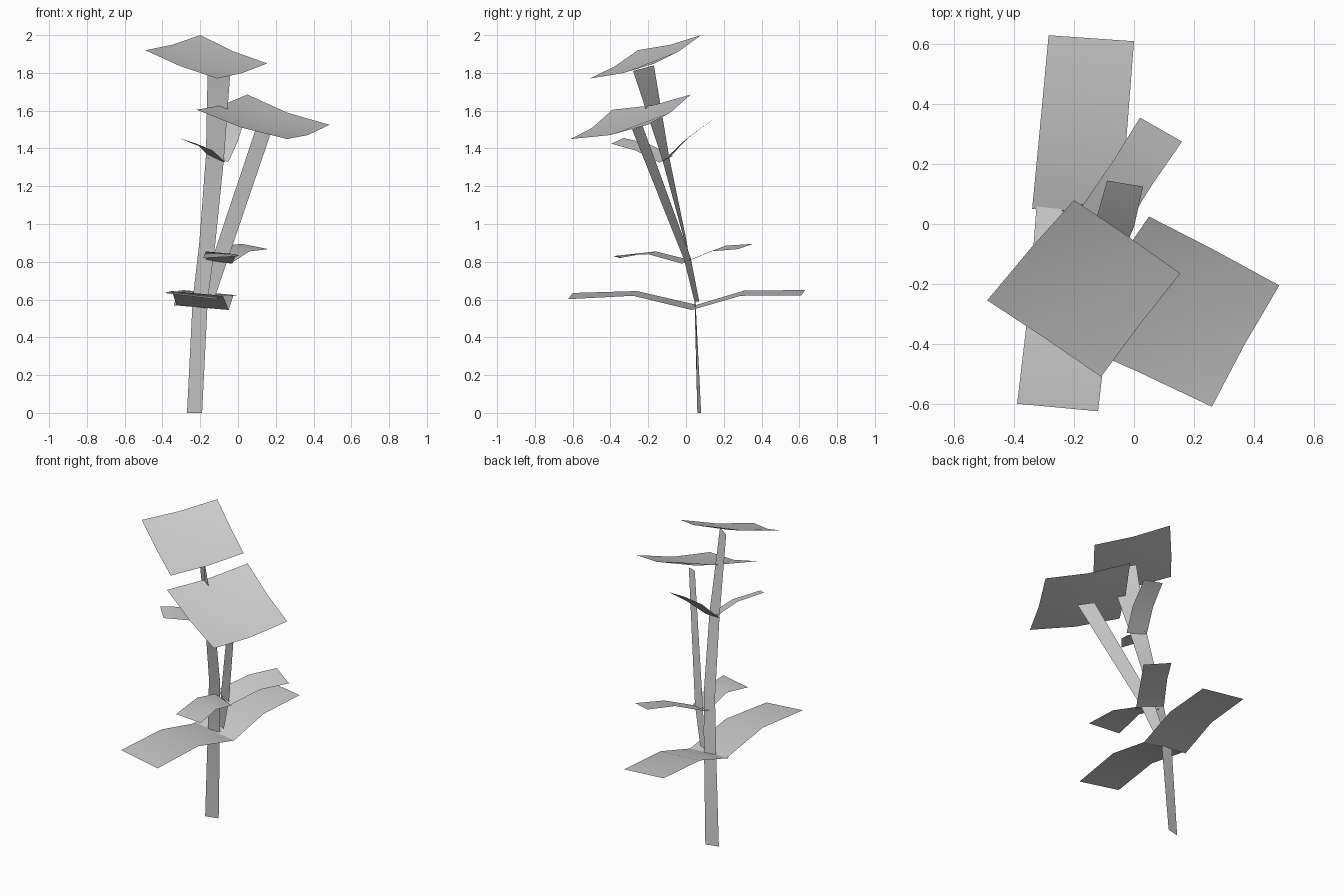
import bpy
import bmesh
from mathutils import Vector

cube = bpy.data.objects.get("Cube")
if cube:
    bpy.data.objects.remove(cube, do_unlink=True)

grey = bpy.data.materials.new("plain_grey")
grey.use_nodes = True
COLOUR = (0.6, 0.6, 0.6, 1)
grey.diffuse_color = COLOUR
grey.node_tree.nodes["Principled BSDF"].inputs["Base Color"].default_value = COLOUR


def grid(name, rows):
    """Thin sheet through rows of points."""
    bm = bmesh.new()
    v = [[bm.verts.new(p) for p in row] for row in rows]
    for a, b in zip(v, v[1:]):
        for i in range(len(a) - 1):
            bm.faces.new((a[i], a[i + 1], b[i + 1], b[i]))
    bmesh.ops.recalc_face_normals(bm, faces=bm.faces)
    bm.normal_update()
    # sheets face upward
    if sum(f.normal.z for f in bm.faces) < 0:
        bmesh.ops.reverse_faces(bm, faces=bm.faces)
    for f in bm.faces:
        f.smooth = True
    me = bpy.data.meshes.new(name)
    bm.to_mesh(me)
    bm.free()
    me.materials.append(grey)
    ob = bpy.data.objects.new(name, me)
    bpy.context.collection.objects.link(ob)
    return ob


def bloom(name, corners, depth):
    """Shallow square dish, sunk at its middle."""
    a, b, c, d = [Vector(p) for p in corners]
    n = (b - d).cross(a - c).normalized()
    if n.z < 0:
        n = -n
    side = lambda p, q: (p + q) / 2 - n * depth * 0.4
    mid = (a + b + c + d) / 4 - n * depth
    grid(name, [[a, side(a, b), b],
                [side(a, d), mid, side(b, c)],
                [d, side(d, c), c]])


# Flat twisted stems, left and right edge pairs from bottom to top
grid("main_stem", [
    [(-0.27, 0.06, 0), (-0.19, 0.08, 0)],
    [(-0.24, 0.045, 0.6), (-0.16, 0.05, 0.6)],
    [(-0.205, 0.005, 0.9), (-0.12, -0.005, 0.9)],
    [(-0.17, -0.09, 1.36), (-0.075, -0.125, 1.34)],
    [(-0.16, -0.17, 1.84), (-0.04, -0.28, 1.81)]])
grid("side_stem", [
    [(-0.18, 0.07, 0.59), (-0.13, 0.045, 0.59)],
    [(-0.135, 0.025, 0.82), (-0.055, -0.01, 0.81)],
    [(0.10, -0.23, 1.52), (0.18, -0.285, 1.50)]])

# Blooms
bloom("upper_bloom", [(-0.20, 0.08, 2.0), (0.155, -0.165, 1.85),
                      (-0.11, -0.51, 1.77), (-0.49, -0.255, 1.92)], 0.03)
bloom("lower_bloom", [(0.05, 0.025, 1.685), (0.485, -0.205, 1.525),
                      (0.26, -0.61, 1.45), (-0.22, -0.39, 1.605)], 0.045)

# Leaves, edge pairs from base to tip
leaves = {
    "large_back_leaf": [
        [(-0.34, 0.05, 0.57), (-0.05, 0.03, 0.545)],
        [(-0.315, 0.31, 0.648), (-0.025, 0.29, 0.62)],
        [(-0.285, 0.63, 0.65), (0.0, 0.61, 0.622)]],
    "large_front_leaf": [
        [(-0.325, 0.065, 0.57), (-0.05, 0.03, 0.545)],
        [(-0.35, -0.26, 0.645), (-0.08, -0.28, 0.62)],
        [(-0.39, -0.60, 0.635), (-0.12, -0.625, 0.602)]],
    "middle_back_leaf": [
        [(-0.18, 0.05, 0.82), (-0.04, -0.03, 0.79)],
        [(-0.07, 0.21, 0.885), (0.06, 0.13, 0.855)],
        [(0.02, 0.355, 0.895), (0.16, 0.275, 0.867)]],
    "middle_front_leaf": [
        [(-0.17, 0.02, 0.81), (-0.03, -0.02, 0.79)],
        [(-0.17, -0.16, 0.855), (-0.01, -0.20, 0.84)],
        [(-0.185, -0.35, 0.82), (0.01, -0.385, 0.83)]],
    "top_back_leaf": [
        [(-0.17, -0.09, 1.35), (-0.05, -0.125, 1.33)],
        [(-0.125, 0.02, 1.465), (0.0, -0.01, 1.44)],
        [(-0.09, 0.145, 1.552), (0.03, 0.125, 1.54)]],
    "top_front_leaf": [
        [(-0.155, -0.07, 1.36), (-0.065, -0.14, 1.325)],
        [(-0.22, -0.20, 1.425), (-0.135, -0.27, 1.39)],
        [(-0.31, -0.33, 1.455), (-0.24, -0.395, 1.425)]],
}
for name, rows in leaves.items():
    grid(name, rows)
